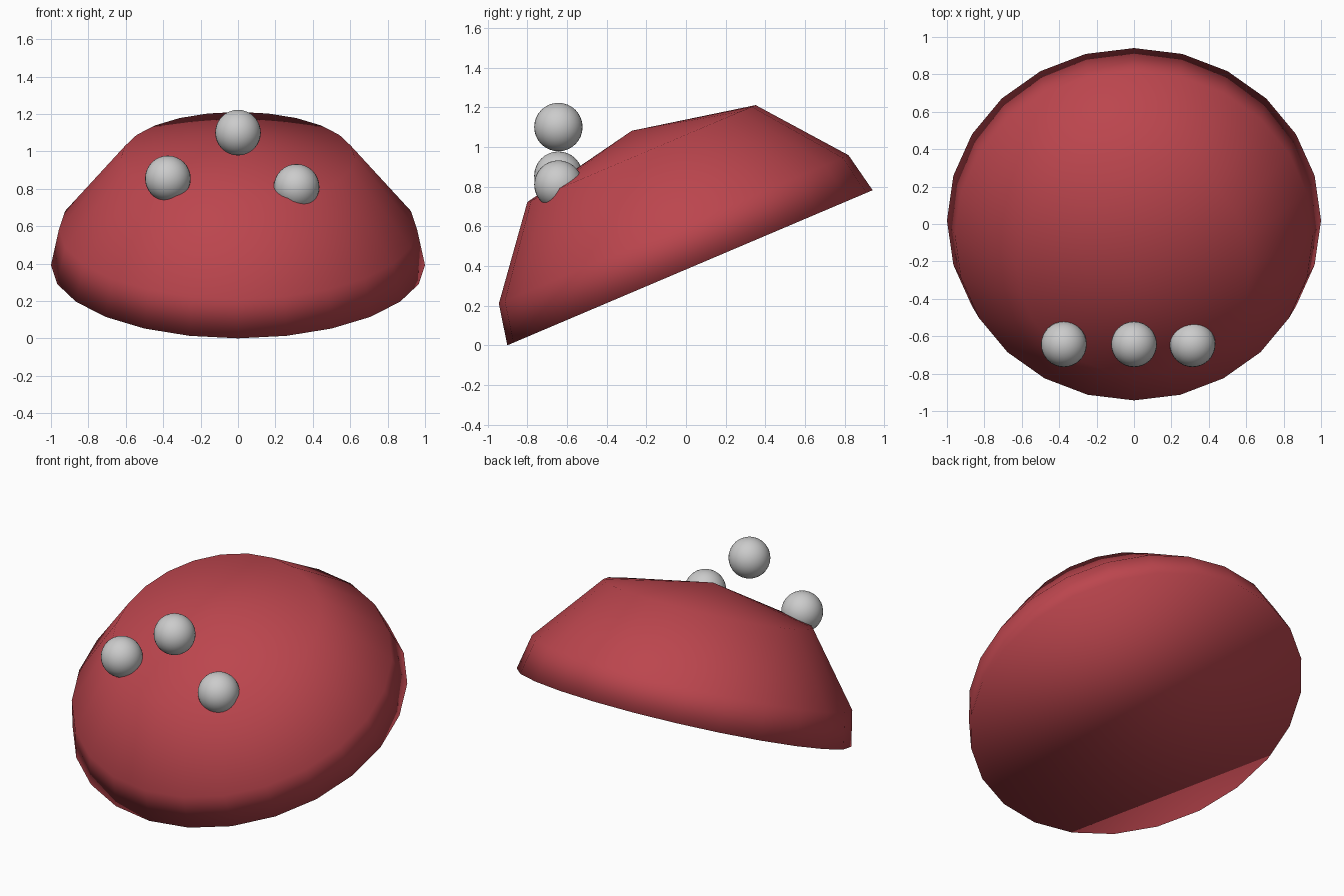
import bpy, bmesh, math
from mathutils import Matrix

if "Cube" in bpy.data.objects:
    bpy.data.objects.remove(bpy.data.objects["Cube"])

SEGMENTS = 24
TILT = math.radians(23)

# Tilted dome: faceted rings, pointed crown, closed flat underside
bm = bmesh.new()
rings = []
for radius, height in [(1.0, 0.0), (0.957, 0.21), (0.625, 0.625)]:
    ring = []
    for i in range(SEGMENTS):
        a = 2 * math.pi * i / SEGMENTS
        ring.append(bm.verts.new((radius * math.cos(a), radius * math.sin(a), height)))
    rings.append(ring)
apex = bm.verts.new((0, 0, 0.75))
for i in range(SEGMENTS):
    j = (i + 1) % SEGMENTS
    for low, high in zip(rings, rings[1:]):
        bm.faces.new((low[i], low[j], high[j], high[i]))
    bm.faces.new((rings[-1][i], rings[-1][j], apex))
bm.faces.new(rings[0][::-1])
for face in bm.faces:
    face.smooth = True
bm.transform(Matrix.Translation((0, 0.02, 0.391)) @ Matrix.Rotation(TILT, 4, 'X'))
mesh = bpy.data.meshes.new("dome")
bm.to_mesh(mesh)
bm.free()
dome = bpy.data.objects.new("dome", mesh)
bpy.context.collection.objects.link(dome)

red = bpy.data.materials.new("red")
red.diffuse_color = (0.5, 0.06, 0.075, 1)
red.use_nodes = True
red.node_tree.nodes["Principled BSDF"].inputs["Base Color"].default_value = red.diffuse_color
mesh.materials.append(red)

# Three balls at the front of the dome
for name, x, z in [("left_ball", -0.375, 0.855),
                   ("top_ball", 0.0, 1.10),
                   ("right_ball", 0.313, 0.81)]:
    bpy.ops.mesh.primitive_uv_sphere_add(segments=32, ring_count=16, radius=0.122,
                                         location=(x, -0.643, z))
    bpy.context.object.name = name
    bpy.ops.object.shade_smooth()
